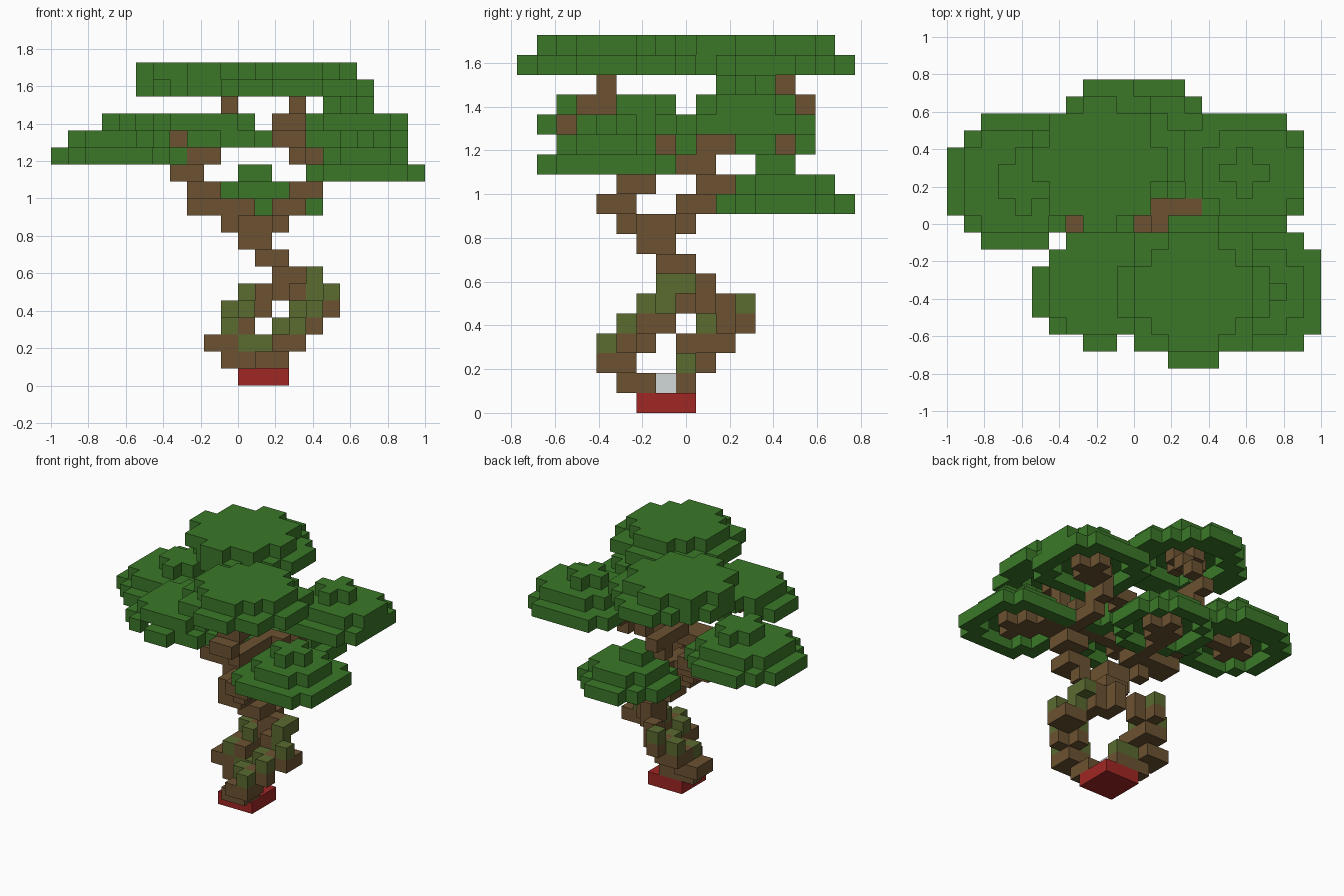
import bpy
import bmesh

U = 2 / 22              # voxel edge length
COLS, ROWS = 22, 17     # grid size across x and y
FULL, ROUND, SLIM = 1.08, 0.95, 0.86    # how squarish a patch is

cube = bpy.data.objects.get("Cube")
if cube:
    bpy.data.objects.remove(cube, do_unlink=True)


def material(name, colour):
    mat = bpy.data.materials.new(name)
    mat.use_nodes = True
    mat.diffuse_color = (*colour, 1)
    for node in mat.node_tree.nodes:
        if node.type == 'BSDF_PRINCIPLED':
            node.inputs["Base Color"].default_value = (*colour, 1)
            node.inputs["Roughness"].default_value = 0.9
    return mat


GREEN = material("leaf green", (0.043, 0.187, 0.022))
BROWN = material("bark brown", (0.15, 0.085, 0.032))
MOSS = material("mossy bark", (0.103, 0.145, 0.03))
RED = material("pot red", (0.35, 0.02, 0.018))
GREY = material("pale grey", (0.65, 0.69, 0.69))

cells = {}   # (column, row, layer) -> part name


def patch(i0, i1, j0, j1, limit):
    """List the columns and rows of a rounded patch."""
    ci, cj = (i0 + i1) / 2, (j0 + j1) / 2
    ri, rj = (i1 - i0 + 1) / 2, (j1 - j0 + 1) / 2
    return [(i, j) for i in range(i0, i1 + 1) for j in range(j0, j1 + 1)
            if ((i - ci) / ri) ** 2 + ((j - cj) / rj) ** 2 <= limit]


def wood(part, *boxes):
    for layer, *box in boxes:
        for i, j in patch(*box, 0.8):
            cells[i, j, layer] = part


def canopy(part, layer, *tiers):
    """Stack leaf tiers, with a hollow underside holding a cross of twigs."""
    for step, tier in enumerate(tiers):
        for i, j in patch(*tier):
            cells[i, j, layer + step] = part
    i0, i1, j0, j1, _ = tiers[0]
    ci, cj = (i0 + i1) // 2, (j0 + j1) // 2
    for i, j in patch(ci - 2, ci + 2, cj - 2, cj + 2, ROUND):
        cells.pop((i, j, layer), None)
    wood("branches", (layer, ci - 1, ci + 1, cj - 1, cj + 1))


# Leaf canopies
canopy("low_back_canopy", 10, (9, 15, 10, 16, ROUND), (10, 14, 11, 15, ROUND),
       (11, 12, 12, 13, FULL))
canopy("front_left_canopy", 12, (15, 21, 1, 7, FULL), (16, 20, 2, 6, ROUND),
       (17, 19, 3, 5, SLIM))
canopy("right_canopy", 13, (0, 7, 7, 14, ROUND), (1, 6, 8, 13, ROUND),
       (3, 5, 9, 12, SLIM))
canopy("front_right_canopy", 14, (5, 12, 1, 7, SLIM), (6, 11, 2, 7, ROUND))
canopy("back_left_canopy", 14, (14, 20, 8, 14, FULL), (15, 20, 9, 13, ROUND),
       (16, 18, 10, 12, 0.8))
canopy("top_back_canopy", 17, (5, 13, 8, 16, SLIM), (5, 12, 8, 15, SLIM))
canopy("top_front_canopy", 17, (10, 18, 0, 8, ROUND), (11, 17, 1, 7, ROUND))

# Pot and the pale patch on it
for i in range(11, 14):
    for j in range(6, 9):
        cells[i, j, 0] = "pot"
cells[12, 7, 1] = "pale_stone"

# Two strands that part above the pot
wood("trunk",
     (1, 10, 12, 8, 8), (2, 9, 10, 8, 9), (3, 10, 11, 8, 10), (4, 10, 12, 9, 11),
     (1, 12, 13, 5, 6), (2, 13, 14, 4, 5), (3, 13, 15, 4, 6), (4, 14, 16, 5, 7),
     (4, 16, 16, 7, 7))

# Diagonal bar where the strands meet again
for i in range(11, 17):
    cells[i, 22 - i, 5] = "trunk"
    if 12 < i < 15:
        cells[i, 22 - i, 6] = "trunk"
        cells[i, 21 - i, 5] = "trunk"

# Single trunk, then a diagonal fork
wood("trunk", (6, 13, 14, 8, 8), (7, 12, 13, 7, 8), (8, 11, 12, 6, 7),
     (9, 11, 12, 6, 7))
for step in range(4):
    cells[10 + step, 8 - step, 9] = "trunk"

# Moss on the near side of the strands
wood("moss", (2, 11, 12, 8, 8), (3, 10, 10, 8, 8), (3, 13, 13, 5, 5),
     (3, 14, 14, 4, 4), (4, 10, 10, 10, 10), (4, 11, 11, 9, 9),
     (4, 14, 14, 6, 6), (4, 15, 15, 5, 5), (5, 11, 11, 11, 11),
     (5, 15, 15, 7, 7), (5, 16, 16, 6, 6), (6, 15, 15, 7, 8))

# Back right limb, reaching the right, low back and top back canopies
wood("branches", (10, 8, 9, 8, 9), (10, 10, 11, 8, 9), (10, 11, 11, 10, 12),
     (11, 8, 9, 9, 10), (12, 7, 8, 8, 9), (13, 8, 9, 9, 10), (13, 5, 7, 10, 10),
     (13, 9, 9, 13, 13), (14, 9, 9, 11, 14), (15, 10, 10, 14, 14),
     (16, 10, 10, 13, 13))

# Front left limb, reaching the left and front canopies
wood("branches", (10, 13, 14, 4, 5), (11, 14, 15, 5, 6), (12, 15, 15, 6, 9),
     (12, 16, 17, 5, 6), (13, 14, 15, 7, 7), (13, 14, 14, 3, 6),
     (13, 15, 15, 9, 10), (14, 15, 16, 10, 10), (14, 12, 12, 8, 9),
     (14, 13, 14, 9, 9), (14, 9, 13, 4, 4), (14, 13, 14, 2, 2),
     (15, 13, 14, 3, 3), (15, 14, 14, 4, 4), (16, 14, 14, 4, 4))


def build(part, mat):
    """Make a mesh from the exposed faces of one part's voxels."""
    bm = bmesh.new()
    verts = {}

    def vert(corner):
        if corner not in verts:
            i, j, k = corner
            verts[corner] = bm.verts.new(((i - COLS / 2) * U, (j - ROWS / 2) * U, k * U))
        return verts[corner]

    for cell in [c for c, name in cells.items() if name == part]:
        for axis in range(3):
            u, v = (axis + 1) % 3, (axis + 2) % 3
            for side in (0, 1):
                beyond = list(cell)
                beyond[axis] += 1 if side else -1
                if tuple(beyond) in cells:
                    continue
                ring = []
                for du, dv in ((0, 0), (1, 0), (1, 1), (0, 1)):
                    corner = list(cell)
                    corner[axis] += side
                    corner[u] += du
                    corner[v] += dv
                    ring.append(vert(tuple(corner)))
                bm.faces.new(ring if side else ring[::-1])
    mesh = bpy.data.meshes.new(part)
    bm.to_mesh(mesh)
    bm.free()
    mesh.materials.append(mat)
    bpy.context.collection.objects.link(bpy.data.objects.new(part, mesh))


colours = {"trunk": BROWN, "branches": BROWN, "moss": MOSS,
           "pot": RED, "pale_stone": GREY}
for part in sorted(set(cells.values())):
    build(part, colours.get(part, GREEN))
